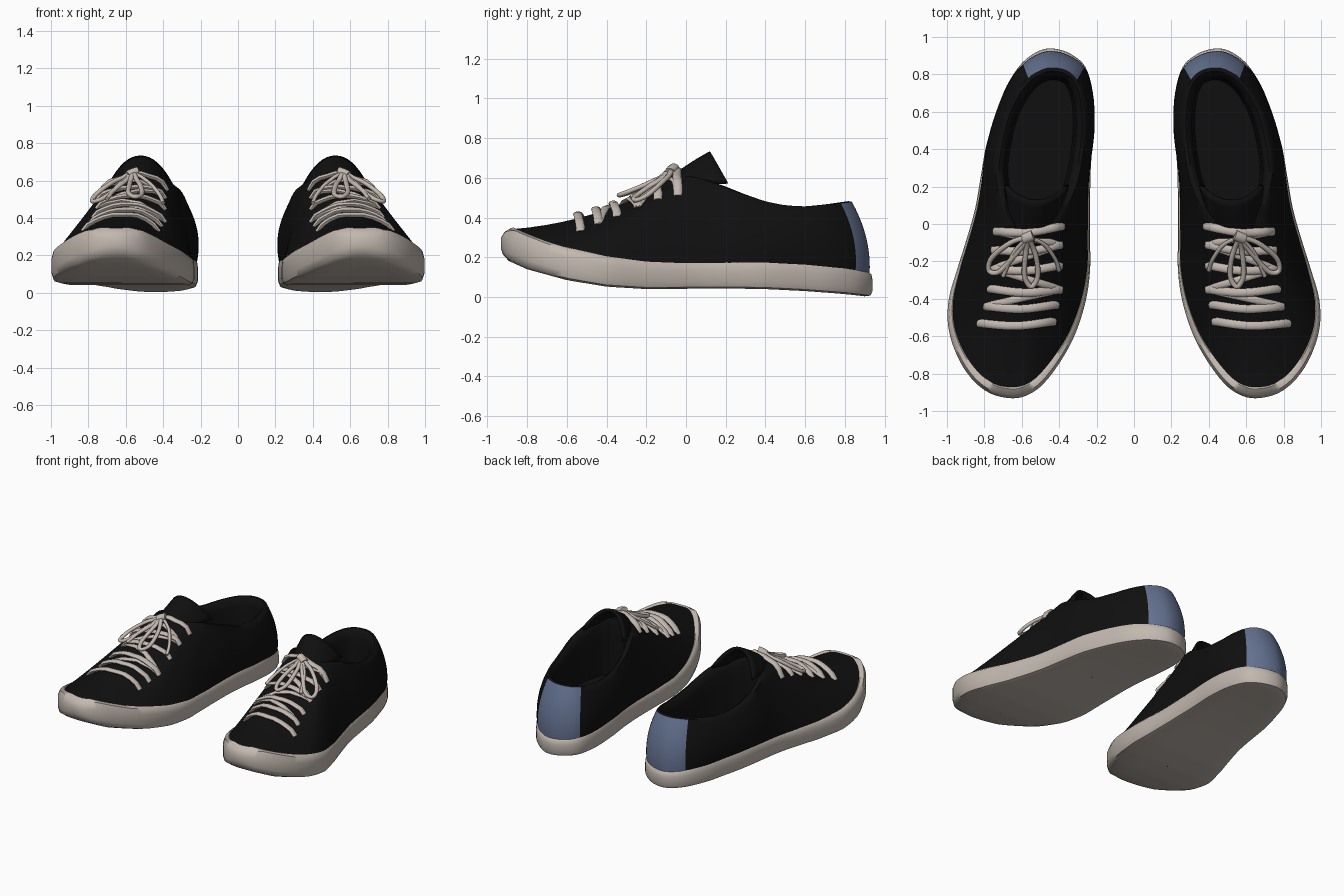
import bpy, bmesh, math
from mathutils import Vector
from mathutils.bvhtree import BVHTree

if "Cube" in bpy.data.objects:
    bpy.data.objects.remove(bpy.data.objects["Cube"])


def material(name, rgb):
    m = bpy.data.materials.new(name)
    m.diffuse_color = (*rgb, 1)
    m.use_nodes = True
    m.node_tree.nodes["Principled BSDF"].inputs["Base Color"].default_value = m.diffuse_color
    return m


BLACK = material("black canvas", (0.005, 0.005, 0.005))
CREAM = material("cream rubber", (0.54, 0.48, 0.43))
BLUE = material("slate blue", (0.125, 0.165, 0.28))


def table(pts):
    """Piecewise linear function through (y, value) pairs."""
    def f(y):
        if y <= pts[0][0]:
            return pts[0][1]
        for (a, va), (b, vb) in zip(pts, pts[1:]):
            if y <= b:
                return va + (vb - va) * (y - a) / (b - a)
        return pts[-1][1]
    return f


def spline(pts, loop, n=4):
    """Catmull-Rom resampling, n points per segment."""
    pts = [Vector(p) for p in pts]
    c, out = len(pts), []
    get = (lambda i: pts[i % c]) if loop else (lambda i: pts[min(max(i, 0), c - 1)])
    for i in range(c if loop else c - 1):
        a, b, d, e = get(i - 1), get(i), get(i + 1), get(i + 2)
        for k in range(n):
            t = k / n
            out.append(0.5 * (2 * b + (d - a) * t + (2 * a - 5 * b + 4 * d - e) * t * t
                              + (3 * b - a - 3 * d + e) * t ** 3))
    return out if loop else out + [pts[-1]]


def inset(ring, d):
    """Move a counter-clockwise outline inward; d is a function of y."""
    n, out = len(ring), []
    for i, p in enumerate(ring):
        t = (ring[(i + 1) % n] - ring[i - 1]).normalized()
        out.append(Vector((p.x - t.y * d(p.y), p.y + t.x * d(p.y))))
    return out


def lift(ring, zf):
    return [Vector((p.x, p.y, zf(p.y))) for p in ring]


def grid(rings, loop=True):
    n = len(rings[0])
    verts = [tuple(p) for r in rings for p in r]
    faces = [(k * n + i, k * n + (i + 1) % n, (k + 1) * n + (i + 1) % n, (k + 1) * n + i)
             for k in range(len(rings) - 1) for i in range(n if loop else n - 1)]
    return verts, faces


def build(name, verts, faces, mats, rule=None, thick=0, angle=50):
    me = bpy.data.meshes.new(name)
    me.from_pydata(verts, [], faces)
    for m in mats:
        me.materials.append(m)
    if rule:
        for i, p in enumerate(me.polygons):
            p.material_index = rule(i)
    bm = bmesh.new()
    bm.from_mesh(me)
    bmesh.ops.remove_doubles(bm, verts=bm.verts, dist=1e-4)
    bmesh.ops.recalc_face_normals(bm, faces=bm.faces)
    bm.to_mesh(me)
    bm.free()
    for p in me.polygons:
        p.use_smooth = True
    me.set_sharp_from_angle(angle=math.radians(angle))
    ob = bpy.data.objects.new(name, me)
    bpy.context.collection.objects.link(ob)
    if thick:
        s = ob.modifiers.new("thickness", 'SOLIDIFY')
        s.thickness, s.offset = thick, 0
    ob.modifiers.new("other_shoe", 'MIRROR').use_mirror_merge = False
    return ob


# Plan outlines of one shoe: sole edge and collar, matched point for point
SOLE = spline([(.65, -.932), (.77, -.905), (.87, -.825), (.948, -.70), (.993, -.55), (.99, -.40),
               (.945, -.24), (.895, -.08), (.85, .08), (.82, .25), (.79, .42), (.735, .60),
               (.68, .74), (.60, .86), (.51, .925), (.43, .938), (.34, .91), (.26, .84),
               (.22, .70), (.215, .52), (.23, .32), (.235, .12), (.235, -.08), (.235, -.25),
               (.26, -.42), (.315, -.59), (.39, -.73), (.48, -.85), (.56, -.91)], True)
COLLAR = spline([(.55, -.06), (.585, -.06), (.615, -.05), (.645, -.03), (.665, 0), (.685, .03),
                 (.70, .07), (.715, .13), (.73, .20), (.74, .29), (.725, .42), (.69, .57),
                 (.635, .69), (.565, .78), (.49, .825), (.43, .835), (.36, .82), (.305, .77),
                 (.27, .67), (.26, .52), (.275, .36), (.30, .23), (.335, .14), (.37, .07),
                 (.40, .03), (.43, 0), (.455, -.03), (.485, -.05), (.515, -.06)], True)
N = len(SOLE)
z_bot = table([(-.935, .22), (-.9, .185), (-.8, .14), (-.6, .085), (-.4, .052), (-.2, .04),
               (.2, .043), (.4, .04), (.6, .03), (.8, .015), (.93, 0)])
z_top = table([(-.935, .33), (-.87, .35), (-.8, .32), (-.7, .28), (-.6, .25), (-.4, .205),
               (-.2, .178), (0, .17), (.4, .175), (.6, .165), (.8, .145), (.93, .122)])
z_collar = table([(-.06, .585), (0, .605), (.1, .585), (.2, .55), (.3, .51), (.4, .475),
                  (.5, .455), (.6, .45), (.7, .46), (.84, .48)])
edge_in = table([(-.93, .05), (-.6, .03), (-.2, .012), (.8, .006), (.94, .015)])
spine_x = table([(-.7, .64), (-.2, .6), (.2, .53), (.7, .44)])


def to_spine(ring, f, lo, hi):
    """Shrink a ring toward the shoe's centre line."""
    out = []
    for p in ring:
        y = min(max(p.y, lo), hi)
        out.append(Vector((p.x, p.y)).lerp(Vector((spine_x(y), y)), f))
    return out


# Sole
under = inset(SOLE, lambda y: .04)
top_edge = inset(SOLE, edge_in)
between = lambda f: (lambda y: z_bot(y) + f * (z_top(y) - z_bot(y)))
rings = [lift(to_spine(under, f, -.65, .7), z_bot) for f in (1, .66, .33, 0)]
rings += [lift(inset(SOLE, lambda y: .01), between(.06)), lift(SOLE, between(.25)),
          lift(SOLE, between(.7)), lift(inset(SOLE, lambda y: edge_in(y) * .35), between(.93)),
          lift(top_edge, z_top), lift(inset(SOLE, lambda y: edge_in(y) + .03), between(.9))]
build("sole", *grid(rings), [CREAM])

# Upper: wall from sole to collar, padded rim, lining and insole
base, rim = lift(top_edge, lambda y: z_top(y) - .008), lift(COLLAR, z_collar)
WALL, rings = 10, []
for k in range(WALL + 1):
    s = k / WALL
    hump = 4 * s * (1 - s)
    ring = []
    for b, c in zip(base, rim):
        p = b.lerp(c, s)
        out = Vector((b.x - c.x, b.y - c.y, 0)).normalized()
        rear = min(max(c.y / .3, 0), 1)
        toe = min(max((-.52 - b.y) / .25, 0), 1)
        p += out * .028 * hump * rear
        p.z -= .045 * hump * toe
        ring.append(p)
    rings.append(ring)
for d, dz in ((.018, .006), (.038, -.008), (.05, -.05), (.055, -.14)):
    rings.append(lift(inset(COLLAR, lambda y: d), lambda y: z_collar(y) + dz))
floor = inset(COLLAR, lambda y: .065)
rings += [lift(to_spine(floor, f, .1, .65), lambda y: .2) for f in (0, .5, 1)]
upper = grid(rings)
heel_patch = lambda i: int(i // N < WALL and 13 * 4 <= i % N < 17 * 4)
build("upper", *upper, [BLACK, BLUE], heel_patch)

# Tongue: arched flap rising out of the throat
rings = []
for k in range(9):
    v, row = k / 8, []
    for j in range(17):
        u = j / 8 - 1
        a = abs(u) ** 2.1
        row.append(Vector((.555 - .035 * v + u * (.10 + .065 * v),
                           -.12 + .245 * v + .085 * a * v,
                           .56 + .20 * v - .035 * v * v - (.03 + .12 * v) * a)))
    rings.append(row)
tongue = grid(rings, False)
build("tongue", *tongue, [BLACK], thick=.02)

# Laces: flat tubes laid on the surface
off = len(upper[0])
skin = BVHTree.FromPolygons(upper[0] + tongue[0],
                            upper[1] + [tuple(i + off for i in f) for f in tongue[1]])


def lace(name, pts, height, wide, thick, dip=True):
    path = spline(pts, False, 5)
    m = len(path) - 1
    centre = []
    for i, p in enumerate(path):
        hit = skin.ray_cast(Vector((p.x, p.y, 2)), Vector((0, 0, -1)))[0]
        end = abs(2 * i / m - 1) ** 8 if dip else 0
        centre.append(Vector((p.x, p.y, (hit.z if hit else .5) + height * (1 - 1.4 * end))))
    rings = []
    for i, c in enumerate(centre):
        t = (centre[min(i + 1, m)] - centre[max(i - 1, 0)]).normalized()
        side = t.cross(Vector((0, 0, 1))).normalized()
        up = side.cross(t)
        rings.append([c + side * wide * math.cos(a) + up * thick * math.sin(a)
                      for a in (j * math.tau / 10 for j in range(10))])
    verts, faces = grid(rings)
    faces += [tuple(range(10)), tuple(m * 10 + j for j in range(10))]
    build(name, verts, faces, [CREAM])


rows = [((.425, -.52), (.83, -.53)), ((.41, -.43), (.795, -.44)), ((.39, -.35), (.775, -.345)),
        ((.39, -.22), (.755, -.24)), ((.39, -.11), (.755, -.14)), ((.38, -.01), (.745, -.04))]
for n, (a, b) in enumerate(rows):
    mid = ((a[0] + b[0]) / 2, (a[1] + b[1]) / 2 - .02)
    lace(f"lace_row_{n + 1}", [a, mid, b], .02, .023, .014)
for n, (lo, hi) in enumerate(zip(rows[1:], rows[2:])):
    a, b = (lo[0], hi[1]) if n % 2 else (lo[1], hi[0])
    lace(f"lace_cross_{n + 1}", [a, b], .01, .02, .012)

# Bow with two loops and two tails
lace("bow_loop_outer", [(.565, -.07), (.66, -.10), (.76, -.18), (.775, -.25), (.72, -.255),
                        (.64, -.17), (.565, -.08)], .045, .014, .012, False)
lace("bow_loop_front", [(.565, -.07), (.525, -.17), (.515, -.28), (.55, -.335), (.585, -.28),
                        (.58, -.17), (.565, -.08)], .05, .014, .012, False)
lace("bow_tail_inner", [(.565, -.07), (.48, -.11), (.42, -.19), (.40, -.25)], .04, .011, .01, False)
lace("bow_tail_outer", [(.565, -.07), (.64, -.15), (.70, -.28)], .045, .011, .01, False)
lace("bow_knot", [(.54, -.06), (.565, -.07), (.59, -.08)], .045, .028, .022, False)
